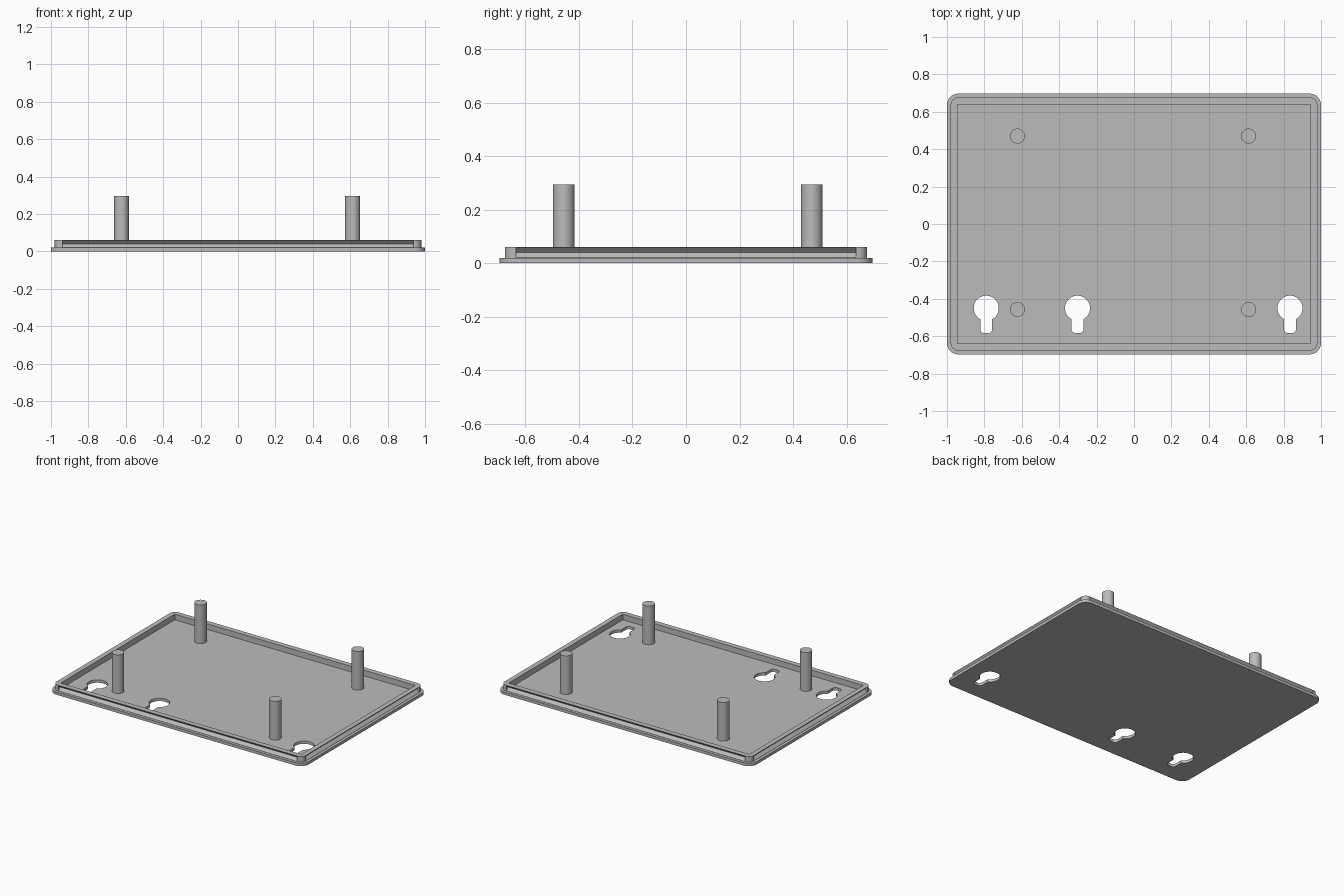
import bpy, bmesh
from math import sin, cos, pi, asin
from mathutils import Matrix

cube = bpy.data.objects.get("Cube")
if cube:
    bpy.data.objects.remove(cube)

grey = bpy.data.materials.new("plain grey")
grey.use_nodes = True
colour = (0.5, 0.5, 0.5, 1)
grey.diffuse_color = colour
grey.node_tree.nodes["Principled BSDF"].inputs["Base Color"].default_value = colour

PLATE_TOP, RIM_TOP, POST_TOP = 0.02, 0.06, 0.295
RIM_X, RIM_Y = 0.98, 0.677


def add_object(name, bm):
    bmesh.ops.recalc_face_normals(bm, faces=bm.faces)
    mesh = bpy.data.meshes.new(name)
    bm.to_mesh(mesh)
    bm.free()
    mesh.materials.append(grey)
    obj = bpy.data.objects.new(name, mesh)
    bpy.context.collection.objects.link(obj)
    return obj


def arc(cx, cy, r, start, end, steps):
    angles = [start + (end - start) * i / steps for i in range(steps + 1)]
    return [(cx + r * cos(a), cy + r * sin(a)) for a in angles]


def rounded_rectangle(hx, hy, r, steps=8):
    if r == 0:
        return [(hx, hy), (-hx, hy), (-hx, -hy), (hx, -hy)]
    points = []
    for i, (sx, sy) in enumerate([(1, 1), (-1, 1), (-1, -1), (1, -1)]):
        points += arc(sx * (hx - r), sy * (hy - r), r, i * pi / 2, (i + 1) * pi / 2, steps)
    return points


def keyhole(x, y=-0.45, r=0.067, half=0.032, bottom=-0.583, corner=0.02):
    # Round head with a narrower slot running towards the front
    gap = asin(half / r)
    head = arc(x, y, r, -pi / 2 + gap, 1.5 * pi - gap, 32)
    left = arc(x - half + corner, bottom + corner, corner, pi, 1.5 * pi, 5)
    right = arc(x + half - corner, bottom + corner, corner, 1.5 * pi, 2 * pi, 5)
    return head + left + right


def slab(name, loops, z0, z1):
    # Flat outline with holes, extruded upwards
    bm = bmesh.new()
    edges = []
    for loop in loops:
        verts = [bm.verts.new((x, y, z0)) for x, y in loop]
        edges += [bm.edges.new((v, verts[i - 1])) for i, v in enumerate(verts)]
    bmesh.ops.triangle_fill(bm, edges=edges, use_beauty=True, normal=(0, 0, 1))
    result = bmesh.ops.extrude_face_region(bm, geom=bm.faces[:], use_keep_orig=True)
    top = [g for g in result["geom"] if isinstance(g, bmesh.types.BMVert)]
    bmesh.ops.translate(bm, verts=top, vec=(0, 0, z1 - z0))
    return add_object(name, bm)


def smooth(obj):
    bpy.ops.object.select_all(action="DESELECT")
    obj.select_set(True)
    bpy.context.view_layer.objects.active = obj
    bpy.ops.object.shade_smooth_by_angle(angle=pi / 6)


# Base plate with three hanging holes
plate = slab("base_plate",
             [rounded_rectangle(1, 0.697, 0.06)] + [keyhole(x) for x in (-0.79, -0.302, 0.834)],
             0, PLATE_TOP)
smooth(plate)

# Raised rim
rim = slab("rim",
           [rounded_rectangle(RIM_X, RIM_Y, 0.04), rounded_rectangle(0.945, 0.64, 0)],
           PLATE_TOP - 0.004, RIM_TOP)

# Snap grooves: V-shaped cuts along the outside of each rim side
bm = bmesh.new()
middle, reach, depth = (PLATE_TOP + RIM_TOP) / 2, 0.03, 0.0193
for side in range(4):
    out, half = ((RIM_X, 0.635), (RIM_Y, 0.938))[side % 2]
    apex = out - depth
    profile = [(apex, middle), (apex + reach, middle - reach), (apex + reach, middle + reach)]
    ends = [[bm.verts.new((x, y, z)) for x, z in profile] for y in (-half, half)]
    for end in ends:
        bm.faces.new(end)
    for i in range(3):
        bm.faces.new((ends[0][i], ends[0][i - 1], ends[1][i - 1], ends[1][i]))
    verts = ends[0] + ends[1]
    bmesh.ops.rotate(bm, verts=verts, matrix=Matrix.Rotation(side * pi / 2, 3, "Z"))
cutter = add_object("groove_cutter", bm)
cutter.hide_render = True
cutter.hide_set(True)
cutter.display_type = "WIRE"
cut = rim.modifiers.new("snap grooves", "BOOLEAN")
cut.operation = "DIFFERENCE"
cut.solver = "EXACT"
cut.object = cutter

# Four standing posts
for x, side in ((-0.623, "right"), (0.613, "left")):
    for y, end in ((-0.457, "front"), (0.47, "back")):
        bm = bmesh.new()
        height = POST_TOP - PLATE_TOP + 0.005
        bmesh.ops.create_cone(bm, cap_ends=True, segments=32, radius1=0.04, radius2=0.04,
                              depth=height,
                              matrix=Matrix.Translation((x, y, POST_TOP - height / 2)))
        smooth(add_object(f"{end}_{side}_post", bm))
